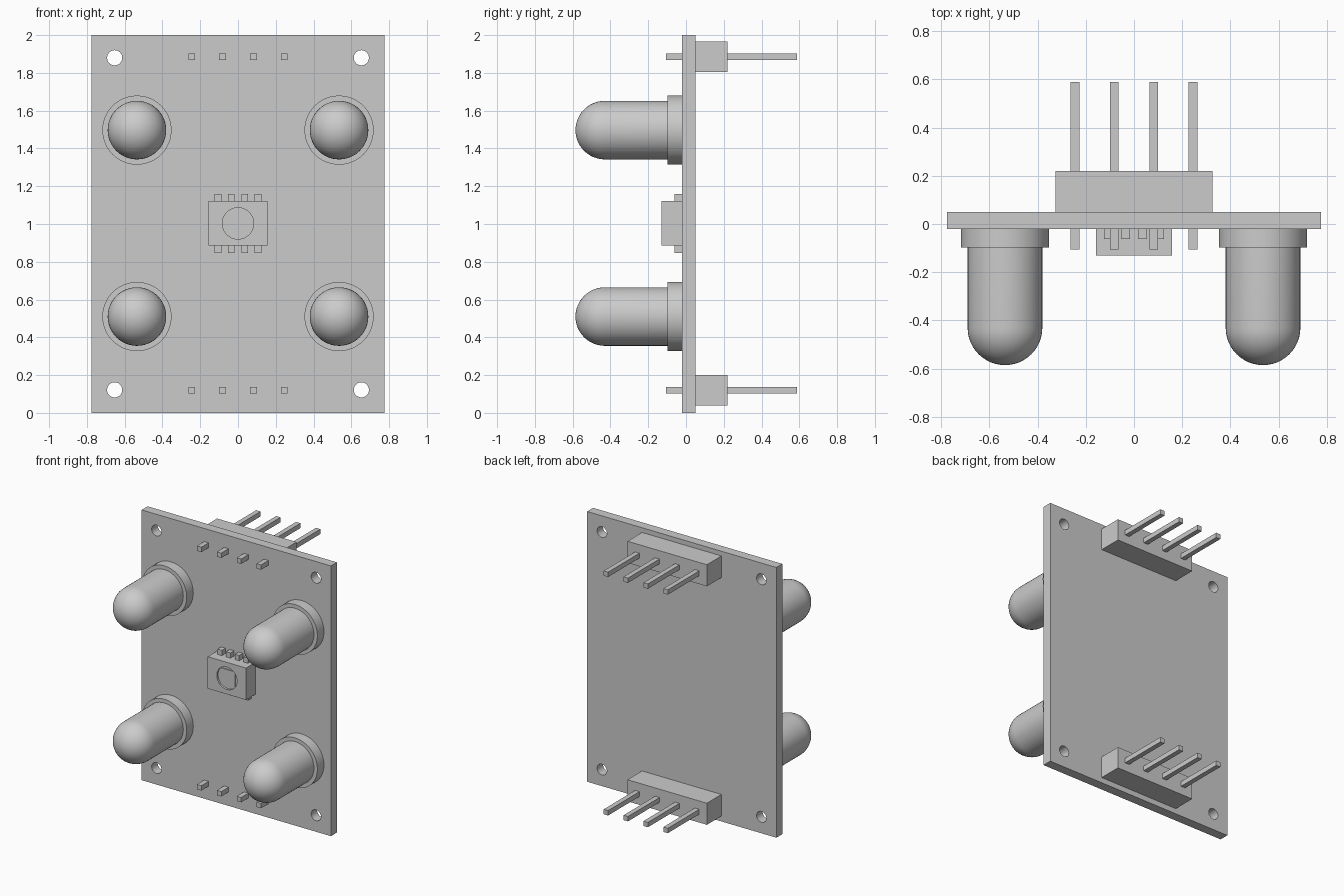
import bpy, bmesh, math
from mathutils import Vector, Matrix

cube = bpy.data.objects.get("Cube")
if cube:
    bpy.data.objects.remove(cube, do_unlink=True)

grey = bpy.data.materials.new("plain_grey")
grey.use_nodes = True
COLOUR = (0.6, 0.6, 0.6, 1)
grey.diffuse_color = COLOUR
grey.node_tree.nodes["Principled BSDF"].inputs["Base Color"].default_value = COLOUR


def finish(name, bm):
    bmesh.ops.recalc_face_normals(bm, faces=bm.faces)
    mesh = bpy.data.meshes.new(name)
    bm.to_mesh(mesh)
    bm.free()
    mesh.materials.append(grey)
    obj = bpy.data.objects.new(name, mesh)
    bpy.context.collection.objects.link(obj)
    return obj


def box(name, x, y, z):
    """Box from (min, max) pairs on each axis."""
    lo, hi = Vector((x[0], y[0], z[0])), Vector((x[1], y[1], z[1]))
    bm = bmesh.new()
    mat = Matrix.Translation((lo + hi) / 2) @ Matrix.Diagonal((*(hi - lo), 1))
    bmesh.ops.create_cube(bm, size=1, matrix=mat)
    return finish(name, bm)


def rod(name, x, z, radius, y):
    """Cylinder running along y."""
    bm = bmesh.new()
    mat = Matrix.Translation((x, sum(y) / 2, z)) @ Matrix.Rotation(math.pi / 2, 4, 'X')
    bmesh.ops.create_cone(bm, cap_ends=True, segments=48, radius1=radius,
                          radius2=radius, depth=y[1] - y[0], matrix=mat)
    return finish(name, bm)


def select(obj):
    bpy.ops.object.select_all(action='DESELECT')
    obj.select_set(True)
    bpy.context.view_layer.objects.active = obj


def smooth(obj):
    select(obj)
    bpy.ops.object.shade_smooth_by_angle(angle=math.radians(30))


def cut(obj, cutter):
    cutter.hide_render = True
    select(obj)
    mod = obj.modifiers.new("cut", 'BOOLEAN')
    mod.operation, mod.solver, mod.object = 'DIFFERENCE', 'EXACT', cutter
    bpy.ops.object.modifier_apply(modifier=mod.name)
    bpy.data.objects.remove(cutter, do_unlink=True)


FRONT, BACK = -0.02, 0.05

# Circuit board with four mounting holes
board = box("circuit_board", (-0.775, 0.775), (FRONT, BACK), (0, 2))
for x in (-0.653, 0.653):
    for z in (0.122, 1.88):
        cut(board, rod("hole_cutter", x, z, 0.04, (-0.2, 0.2)))
smooth(board)


# Domed lamps: a turned profile of flange, body and hemisphere
def lamp(name, x, z):
    r, dome_y = 0.155, -0.43
    profile = [(0, FRONT), (0.183, FRONT), (0.183, -0.097), (r, -0.097)]
    for i in range(13):
        a = i / 12 * math.pi / 2
        profile.append((r * math.cos(a), dome_y - r * math.sin(a)))
    bm = bmesh.new()
    verts = [bm.verts.new((x + px, py, z)) for px, py in profile]
    edges = [bm.edges.new(pair) for pair in zip(verts, verts[1:])]
    bmesh.ops.spin(bm, geom=verts + edges, cent=(x, 0, z), axis=(0, 1, 0),
                   angle=math.tau, steps=48)
    bmesh.ops.remove_doubles(bm, verts=bm.verts, dist=0.0005)
    smooth(finish(name, bm))


for side, x in (("right", -0.535), ("left", 0.535)):
    for level, z in (("lower", 0.51), ("upper", 1.497)):
        lamp(f"{level}_{side}_lamp", x, z)

# Pin headers on the back, with pins passing through the board
for level, z in (("lower", 0.12), ("upper", 1.885)):
    box(f"{level}_header", (-0.325, 0.325), (BACK, 0.22), (z - 0.08, z + 0.08))
    for i in range(4):
        x = (i - 1.5) * 0.163
        box(f"{level}_pin_{i + 1}", (x - 0.018, x + 0.018), (-0.105, 0.588),
            (z - 0.018, z + 0.018))

# Sensor chip with a shallow round window and square die
MID = 1.003
chip = box("sensor_chip", (-0.157, 0.157), (-0.13, FRONT), (MID - 0.118, MID + 0.118))
cut(chip, rod("window_cutter", 0, MID, 0.083, (-0.2, -0.115)))
smooth(chip)
box("sensor_die", (-0.06, 0.06), (-0.122, -0.113), (MID - 0.06, MID + 0.06))

# Chip legs along the upper and lower edges
for i in range(4):
    x = (i - 1.5) * 0.071
    for level, z in (("lower", MID - 0.137), ("upper", MID + 0.137)):
        box(f"{level}_chip_leg_{i + 1}", (x - 0.018, x + 0.018), (-0.062, FRONT),
            (z - 0.02, z + 0.02))
